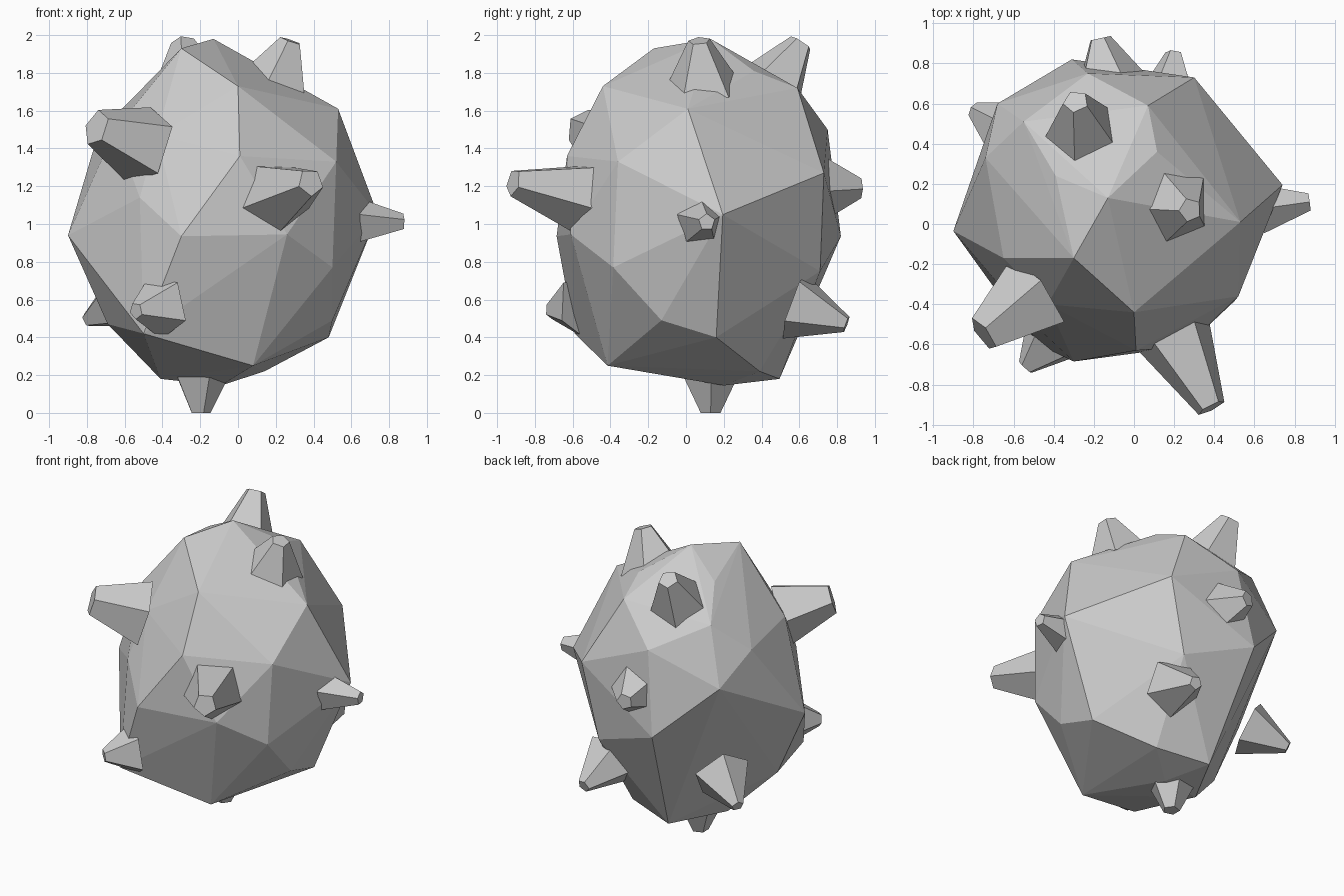
import bpy, bmesh
from mathutils import Vector, Matrix

stone = bpy.data.materials.new("stone_grey")
stone.diffuse_color = (0.6, 0.6, 0.6, 1)


def finish(bm, name):
    bmesh.ops.recalc_face_normals(bm, faces=bm.faces[:])
    mesh = bpy.data.meshes.new(name)
    bm.to_mesh(mesh)
    bm.free()
    mesh.materials.append(stone)
    obj = bpy.data.objects.new(name, mesh)
    bpy.context.collection.objects.link(obj)
    return obj


# Boulder body: faceted hull around its corner points
corners = [
    # crown
    (-.13, .13, 1.98), (-.30, -.17, 1.93), (.115, .36, 1.81), (-.39, .24, 1.83),
    (0, -.44, 1.73), (.07, .59, 1.72), (-.55, .51, 1.67), (.53, .01, 1.61),
    # upper ring
    (-.23, .75, 1.5), (-.74, .33, 1.48), (-.65, -.17, 1.5), (-.43, -.40, 1.47),
    (.01, -.63, 1.36), (.52, -.36, 1.33), (.30, .73, 1.27), (-.68, .60, 1.29),
    # waist
    (-.52, -.48, 1.14), (.74, .195, 1.05), (-.90, -.035, .94), (-.30, -.685, .935),
    (.26, -.61, .945), (-.31, .82, .935), (.50, -.385, .77), (.18, .71, .75),
    # underside
    (.50, -.13, .49), (-.69, -.03, .47), (-.50, -.59, .42), (.48, .16, .40),
    (.08, -.415, .25), (.14, .39, .22), (-.21, .495, .18), (-.41, .12, .18),
    (-.09, .2, .145),
]
bm = bmesh.new()
for c in corners:
    bm.verts.new(c)
bmesh.ops.convex_hull(bm, input=bm.verts[:])
finish(bm, "boulder_body")

# Blunt spikes: name, base centre, tip centre, base radius, tip radius, roll
spikes = [
    ("top_right_spike", (.20, .09, 1.74), (.28, .07, 1.97), .21, .06, .3),
    ("top_back_spike", (-.26, .46, 1.73), (-.29, .61, 1.96), .20, .065, .9),
    ("front_left_spike", (-.51, -.37, 1.42), (-.75, -.55, 1.51), .22, .10, .2),
    ("front_right_spike", (.19, -.53, 1.14), (.385, -.915, 1.22), .215, .075, .6),
    ("right_spike", (.66, .08, 1.01), (.875, .11, 1.01), .13, .045, 0),
    ("low_front_spike", (-.42, -.58, .56), (-.54, -.715, .54), .175, .045, .5),
    ("low_left_spike", (-.60, .45, .60), (-.80, .57, .49), .19, .04, .1),
    ("low_back_spike", (.17, .60, .56), (.20, .85, .47), .19, .045, .8),
    ("back_spike", (-.13, .74, 1.19), (-.17, .925, 1.19), .185, .055, .4),
    ("bottom_spike", (-.20, .13, .16), (-.20, .13, 0), .15, .055, .3),
]
for name, base, tip, r1, r2, roll in spikes:
    base, tip = Vector(base), Vector(tip)
    axis = tip - base
    base = base - axis.normalized() * .03   # sink the root into the body
    axis = tip - base
    bm = bmesh.new()
    place = (Matrix.Translation((base + tip) / 2)
             @ axis.to_track_quat('Z', 'Y').to_matrix().to_4x4()
             @ Matrix.Rotation(roll, 4, 'Z'))
    bmesh.ops.create_cone(bm, cap_ends=True, segments=5, radius1=r1, radius2=r2,
                          depth=axis.length, matrix=place)
    finish(bm, name)
